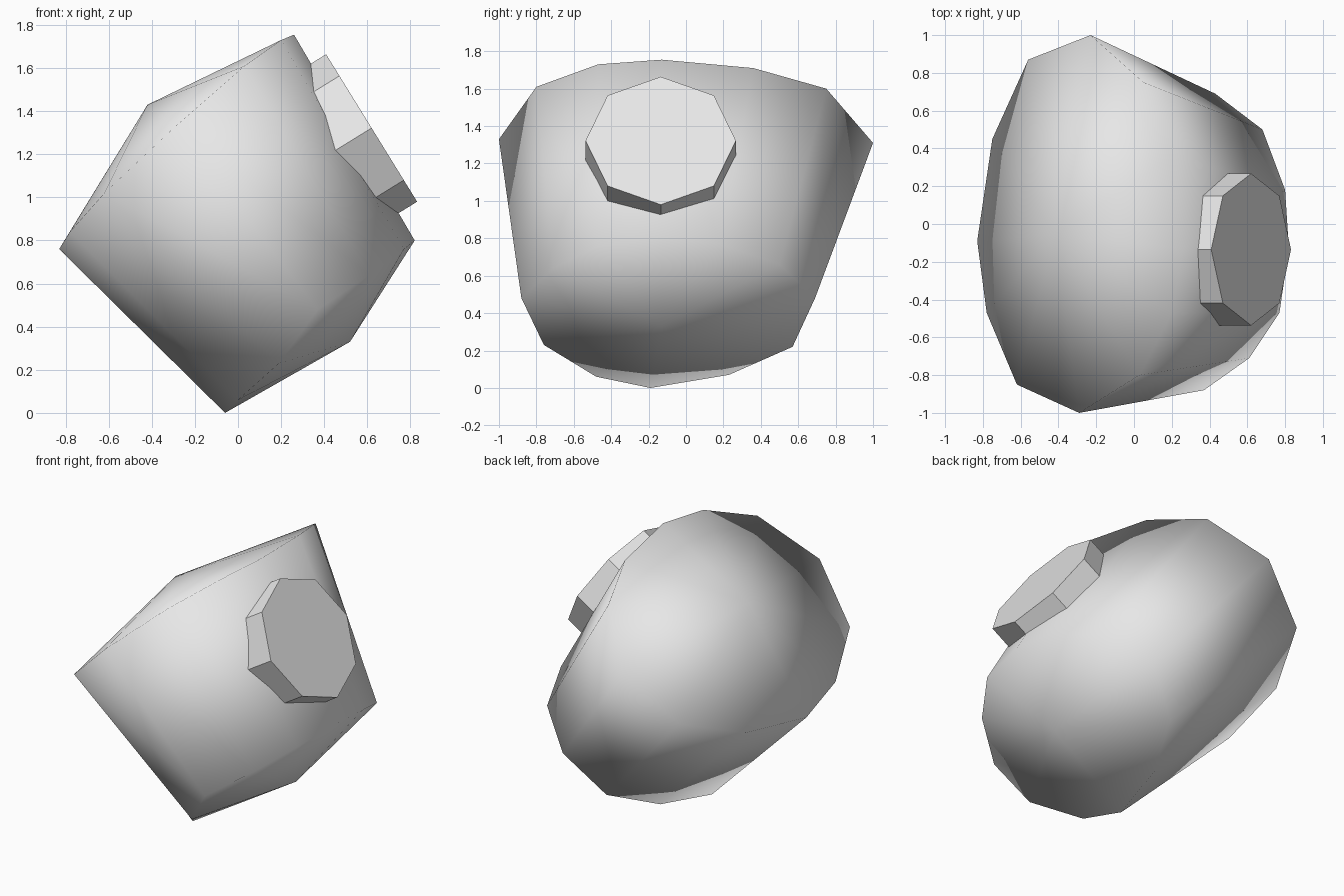
import bpy, bmesh
from mathutils import Vector, Matrix

cube = bpy.data.objects.get("Cube")
if cube:
    bpy.data.objects.remove(cube, do_unlink=True)

grey = bpy.data.materials.new("light_grey")
grey.use_nodes = True
grey.diffuse_color = (0.8, 0.8, 0.8, 1)
grey.node_tree.nodes["Principled BSDF"].inputs["Base Color"].default_value = (0.8, 0.8, 0.8, 1)


def finish(bm, name, smooth):
    bmesh.ops.recalc_face_normals(bm, faces=bm.faces[:])
    for f in bm.faces:
        f.smooth = smooth
    mesh = bpy.data.meshes.new(name)
    bm.to_mesh(mesh)
    bm.free()
    mesh.materials.append(grey)
    obj = bpy.data.objects.new(name, mesh)
    bpy.context.collection.objects.link(obj)
    return obj


# Body: two tilted twelve-sided rings joined by a wall, each closed by a low cone
upper = [(-.83, -.09, .76), (-.78, -.47, .84), (-.62, -.85, 1.02), (-.29, -1, 1.33),
         (.03, -.80, 1.61), (.20, -.47, 1.73), (.26, -.13, 1.755), (.20, .36, 1.71),
         (.05, .75, 1.60), (-.23, 1, 1.31), (-.56, .87, 1.01), (-.75, .45, .84)]
lower = [(-.06, -.19, 0), (0, -.48, .06), (.19, -.76, .23), (.37, -.88, .48),
         (.61, -.71, .64), (.77, -.47, .76), (.82, -.13, .80), (.80, .18, .77),
         (.68, .50, .66), (.43, .69, .48), (.19, .57, .22), (.03, .23, .07)]
bm = bmesh.new()
top = [bm.verts.new(p) for p in upper]
bottom = [bm.verts.new(p) for p in lower]
top_tip = bm.verts.new((-.42, -.06, 1.43))
bottom_tip = bm.verts.new((.52, -.13, .33))
for i in range(12):
    j = (i + 1) % 12
    bm.faces.new((top[i], top[j], bottom[j], bottom[i]))
    bm.faces.new((top[j], top[i], top_tip))
    bm.faces.new((bottom[i], bottom[j], bottom_tip))
finish(bm, "rounded_body", True)

# Flat octagonal button set into the sloping side
normal = Vector((.85, 0, .525)).normalized()
across = Vector((0, 1, 0))
up = normal.cross(across)
depth = 0.3
turn = Matrix((up, across, -normal)).transposed().to_4x4()
if turn.determinant() < 0:
    turn = Matrix((-up, across, -normal)).transposed().to_4x4()
centre = Vector((.62, -.135, 1.322)) - normal * depth / 2
bm = bmesh.new()
bmesh.ops.create_cone(bm, cap_ends=True, segments=8, radius1=.402, radius2=.402,
                      depth=depth, matrix=Matrix.Translation(centre) @ turn)
finish(bm, "octagonal_button", False)
